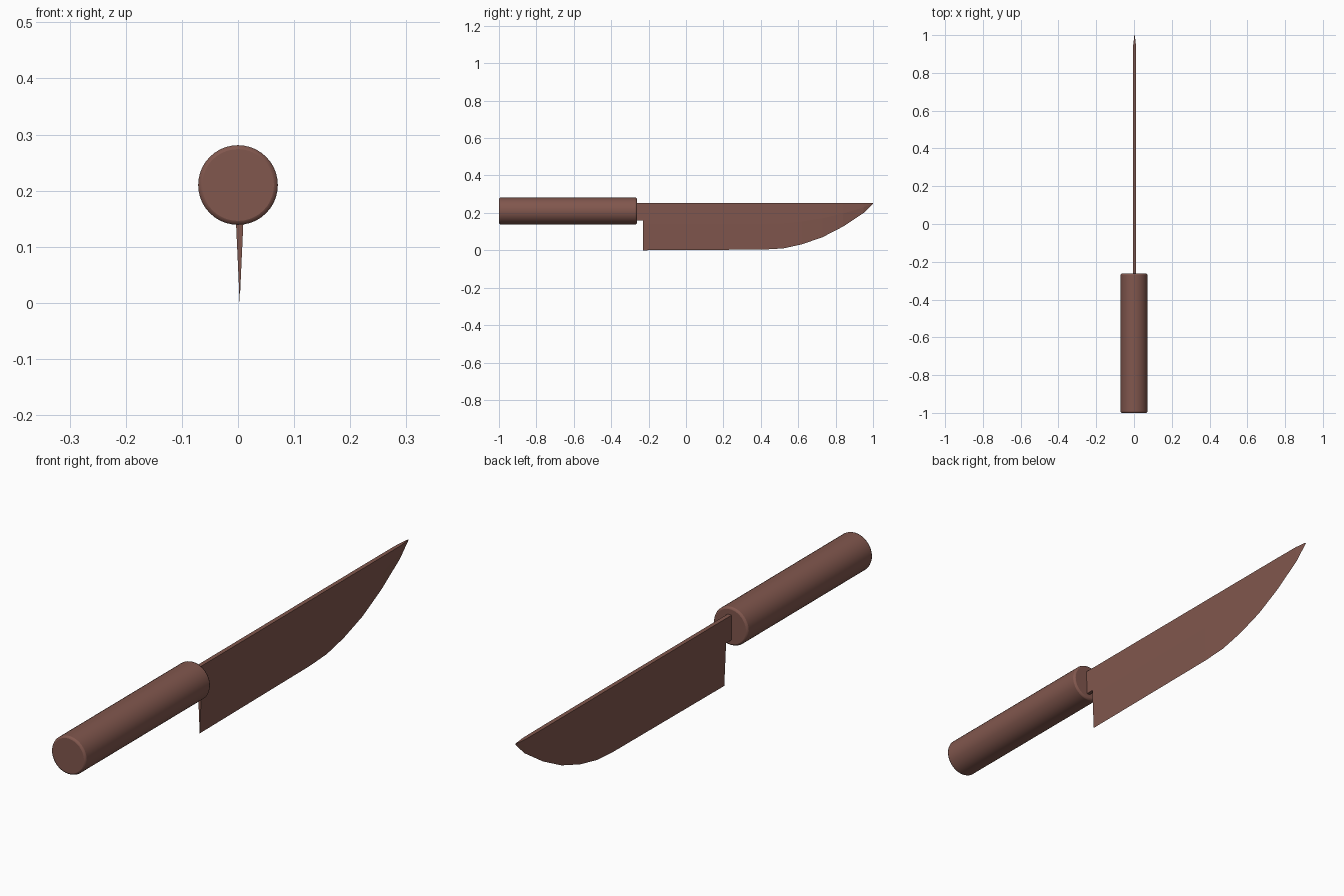
import bpy, bmesh
from math import pi

if "Cube" in bpy.data.objects:
    bpy.data.objects.remove(bpy.data.objects["Cube"])

mat = bpy.data.materials.new("brown")
mat.diffuse_color = (0.22, 0.095, 0.075, 1)
mat.use_nodes = True
mat.node_tree.nodes["Principled BSDF"].inputs["Base Color"].default_value = mat.diffuse_color
TOP = 0.254   # spine height
CX = 0.003    # blade sits slightly off centre


def add_loft(name, sections):
    """Skin a row of closed cross-sections, capped at both ends."""
    bm = bmesh.new()
    rings = [[bm.verts.new(p) for p in s] for s in sections]
    n = len(rings[0])
    for a, b in zip(rings, rings[1:]):
        for i in range(n):
            j = (i + 1) % n
            bm.faces.new((a[i], a[j], b[j], b[i]))
    bm.faces.new(rings[0])
    bm.faces.new(rings[-1])
    bmesh.ops.remove_doubles(bm, verts=bm.verts[:], dist=1e-5)
    bmesh.ops.recalc_face_normals(bm, faces=bm.faces[:])
    me = bpy.data.meshes.new(name)
    bm.to_mesh(me)
    bm.free()
    ob = bpy.data.objects.new(name, me)
    bpy.context.collection.objects.link(ob)
    me.materials.append(mat)
    return ob


# Blade: wedge sections from heel to tip (y, edge height, half thickness)
def wedge(y, z, w):
    mid = z + (TOP - z) * 0.55
    return [(CX - w, y, TOP), (CX + w, y, TOP), (CX + w * 0.8, y, mid),
            (CX, y, z), (CX - w * 0.8, y, mid)]


edge = [(-0.23, 0.0, 0.008), (0.42, 0.004, 0.008), (0.52, 0.01, 0.008),
        (0.62, 0.032, 0.008), (0.73, 0.07, 0.008), (0.84, 0.127, 0.008),
        (0.95, 0.2, 0.007), (1.0, 0.25, 0.001)]
add_loft("blade", [wedge(*e) for e in edge])

# Tang joining the blade to the handle
add_loft("tang", [[(CX - 0.008, y, TOP), (CX + 0.008, y, TOP),
                   (CX + 0.0064, y, 0.16), (CX - 0.0064, y, 0.16)]
                  for y in (-0.275, -0.23)])

# Handle: rounded cylinder along y
bpy.ops.mesh.primitive_cylinder_add(vertices=40, radius=0.071, depth=0.738,
                                    location=(0, -0.631, 0.21),
                                    rotation=(pi / 2, 0, 0))
handle = bpy.context.object
handle.name = "handle"
handle.data.materials.append(mat)
bev = handle.modifiers.new("rounded_ends", 'BEVEL')
bev.width = 0.007
bev.segments = 2
bev.limit_method = 'ANGLE'
bev.angle_limit = 1.0
bpy.ops.object.shade_smooth_by_angle(angle=0.6)
